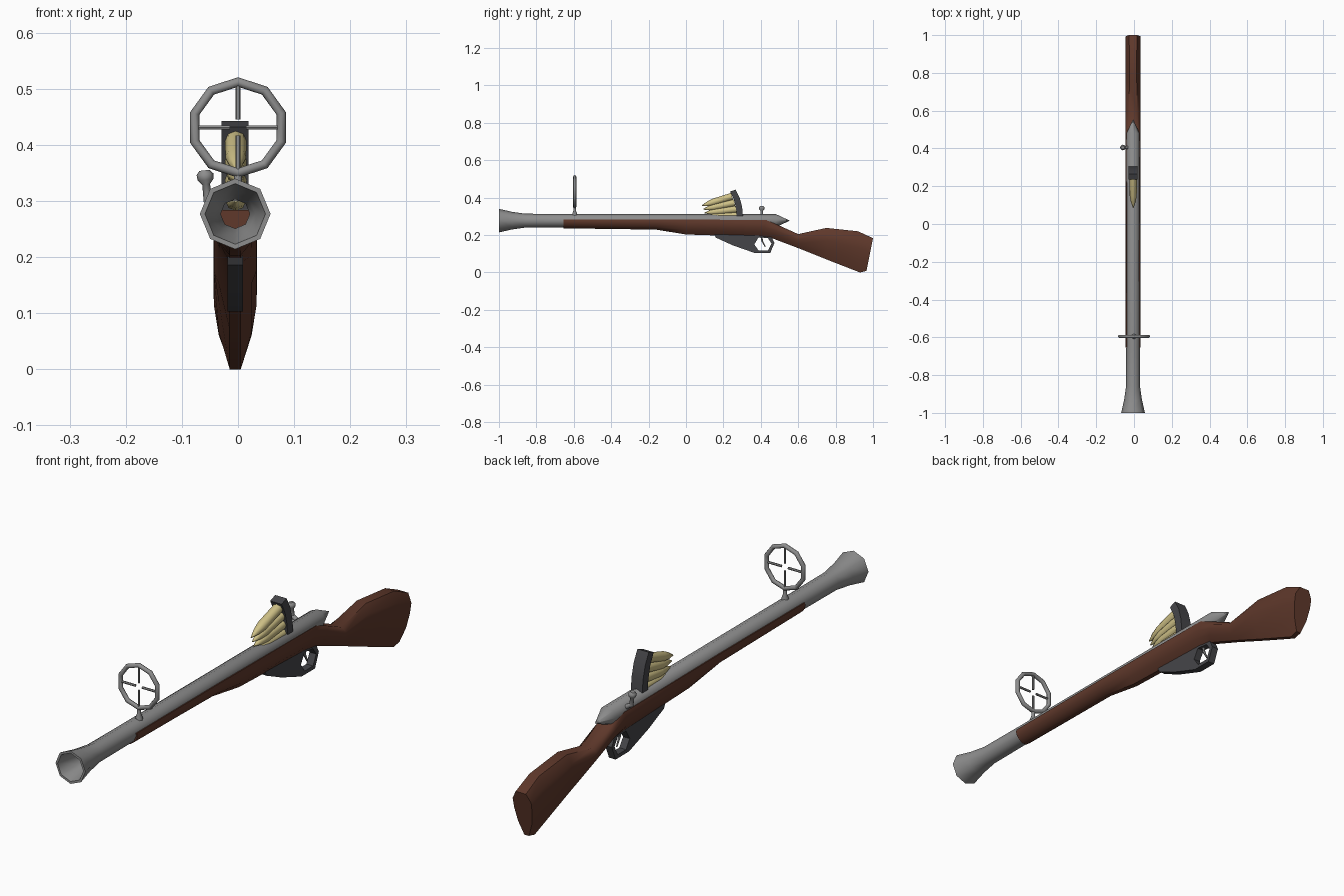
import bpy, bmesh, math
from mathutils import Vector, Matrix

if "Cube" in bpy.data.objects:
    bpy.data.objects.remove(bpy.data.objects["Cube"])


def material(name, rgb):
    m = bpy.data.materials.new(name)
    m.diffuse_color = (*rgb, 1)
    m.use_nodes = True
    m.node_tree.nodes["Principled BSDF"].inputs["Base Color"].default_value = m.diffuse_color
    return m


WOOD = material("walnut wood", (0.115, 0.040, 0.024))
STEEL = material("grey steel", (0.27, 0.27, 0.27))
DARK = material("dark gunmetal", (0.06, 0.06, 0.066))
BRASS = material("pale brass", (0.62, 0.53, 0.24))
CX = -0.005  # centre line of the gun


def finish(obj, mat, angle=40):
    obj.data.materials.clear()
    obj.data.materials.append(mat)
    bpy.ops.object.select_all(action='DESELECT')
    obj.select_set(True)
    bpy.context.view_layer.objects.active = obj
    bpy.ops.object.shade_smooth_by_angle(angle=math.radians(angle))
    return obj


def loft(name, rings, mat, angle=40):
    """Skin a list of equal-length point rings and cap both ends."""
    bm = bmesh.new()
    vs = [[bm.verts.new(p) for p in ring] for ring in rings]
    n = len(vs[0])
    for a, b in zip(vs, vs[1:]):
        for i in range(n):
            j = (i + 1) % n
            bm.faces.new((a[i], a[j], b[j], b[i]))
    bm.faces.new(vs[0])
    bm.faces.new(vs[-1])
    bmesh.ops.recalc_face_normals(bm, faces=bm.faces)
    me = bpy.data.meshes.new(name)
    bm.to_mesh(me)
    bm.free()
    obj = bpy.data.objects.new(name, me)
    bpy.context.collection.objects.link(obj)
    return finish(obj, mat, angle)


def lathe(name, start, direction, profile, mat, n=8, angle=50):
    """Turn (distance, radius) pairs around an axis."""
    rot = Vector(direction).to_track_quat('Z', 'Y')
    rings = []
    for d, r in profile:
        rings.append([Vector(start) + rot @ Vector((r * math.cos(2 * math.pi * i / n),
                      r * math.sin(2 * math.pi * i / n), d)) for i in range(n)])
    return loft(name, rings, mat, angle)


def rod(name, a, b, r0, r1, mat, n=6):
    d = Vector(b) - Vector(a)
    return lathe(name, a, d, [(0, r0), (d.length, r1)], mat, n)


def plate(name, outlines, half, mat):
    """Side-view (y, z) outlines filled (inner ones are holes) with thickness across x."""
    cu = bpy.data.curves.new(name, 'CURVE')
    cu.dimensions, cu.fill_mode, cu.extrude = '2D', 'BOTH', half
    for pts in outlines:
        s = cu.splines.new('POLY')
        s.points.add(len(pts) - 1)
        for p, (y, z) in zip(s.points, pts):
            p.co = (y, z, 0, 1)
        s.use_cyclic_u = True
    tmp = bpy.data.objects.new(name + "_curve", cu)
    bpy.context.collection.objects.link(tmp)
    bpy.context.view_layer.update()
    me = bpy.data.meshes.new_from_object(tmp.evaluated_get(bpy.context.evaluated_depsgraph_get()))
    bpy.data.objects.remove(tmp)
    me.transform(Matrix(((0, 0, 1, CX), (1, 0, 0, 0), (0, 1, 0, 0), (0, 0, 0, 1))))
    obj = bpy.data.objects.new(name, me)
    bpy.context.collection.objects.link(obj)
    return finish(obj, mat, 30)


# Wooden stock: stations of y bottom, y top, z bottom, z top, top width factor
stations = [(-0.655, -0.655, 0.236, 0.284, 0.95), (-0.16, -0.16, 0.229, 0.284, 0.95),
            (0.0, 0.0, 0.203, 0.283, 0.95), (0.40, 0.43, 0.190, 0.280, 0.9),
            (0.46, 0.50, 0.183, 0.250, 0.7), (0.60, 0.60, 0.130, 0.205, 0.55),
            (0.75, 0.75, 0.070, 0.238, 0.5), (0.93, 0.92, 0.0, 0.220, 0.5),
            (0.965, 1.0, 0.008, 0.183, 0.55)]
rings = []
for yb, yt, zb, zt, tw in stations:
    half = [(0.25, 0.0), (0.75, 0.3), (0.97, 0.6), (1.0, 0.82), (tw, 1.0)]
    pts = half + [(-w, f) for w, f in reversed(half)]
    rings.append([(CX + 0.039 * w, yb + (yt - yb) * f, zb + (zt - zb) * f) for w, f in pts])
loft("stock", rings, WOOD, 45)

# Hollow barrel with flared muzzle and pointed rear
lathe("barrel", (CX, 0, 0.277), (0, 1, 0),
      [(0.30, 0.003), (0.29, 0.026), (-0.85, 0.026), (-0.92, 0.036), (-1.0, 0.054), (-1.0, 0.063),
       (-0.93, 0.047), (-0.86, 0.037), (-0.65, 0.036), (0.48, 0.035), (0.553, 0.001)], STEEL)

# Ring sight: ring, four cross hairs, flared post
SZ, SY = 0.431, -0.595
bpy.ops.mesh.primitive_torus_add(major_segments=10, minor_segments=8, major_radius=0.081,
                                 minor_radius=0.0085, location=(0, SY, SZ),
                                 rotation=(math.pi / 2, math.radians(18), 0))
ring = bpy.context.object
ring.name = "sight_ring"
finish(ring, STEEL, 50)
for i in range(4):
    d = Vector((math.cos(i * math.pi / 2), 0, math.sin(i * math.pi / 2)))
    c = Vector((0, SY, SZ))
    rod("cross_hair", c + d * 0.014, c + d * 0.078, 0.0045, 0.0045, STEEL)
lathe("sight_post", (0, SY, 0.300), (0, 0, 1), [(0, 0.014), (0.014, 0.013), (0.03, 0.007), (0.05, 0.007)], STEEL)

# Curved cartridge clip
plate("cartridge_clip", [[(0.235, 0.432), (0.265, 0.443), (0.287, 0.40), (0.300, 0.35), (0.306, 0.285),
                          (0.272, 0.285), (0.268, 0.34), (0.256, 0.39)]], 0.024, DARK)

# Fanned cartridges
for i in range(4):
    t = i / 3
    base = Vector((CX + 0.001, 0.282 - 0.030 * t - 0.006 * t * t, 0.304 + 0.103 * t))
    tip = Vector((CX + 0.001, 0.107 - 0.022 * t, 0.299 + 0.058 * t))
    L = (tip - base).length
    lathe("cartridge", base, tip - base, [(0, 0.019), (L * 0.6, 0.0185), (L * 0.8, 0.013), (L, 0.002)], BRASS)

# Trigger guard with six-sided opening, and trigger
plate("trigger_guard", [[(0.15, 0.205), (0.16, 0.186), (0.25, 0.145), (0.37, 0.103), (0.45, 0.103),
                         (0.473, 0.158), (0.455, 0.195), (0.40, 0.21)],
                        [(0.365, 0.150), (0.388, 0.117), (0.438, 0.117), (0.457, 0.155),
                         (0.438, 0.183), (0.388, 0.188)]], 0.014, DARK)
rod("trigger_upper", (CX, 0.402, 0.20), (CX, 0.408, 0.165), 0.006, 0.005, STEEL)
rod("trigger_lower", (CX, 0.408, 0.167), (CX, 0.424, 0.137), 0.005, 0.003, STEEL)

# Bolt handle with knob
rod("bolt_root", (CX - 0.02, 0.405, 0.285), (-0.054, 0.405, 0.304), 0.009, 0.008, STEEL, 8)
lathe("bolt_handle", (-0.053, 0.405, 0.298), (-0.12, 0, 1),
      [(0, 0.008), (0.032, 0.007), (0.04, 0.014), (0.05, 0.015), (0.057, 0.009)], STEEL)
